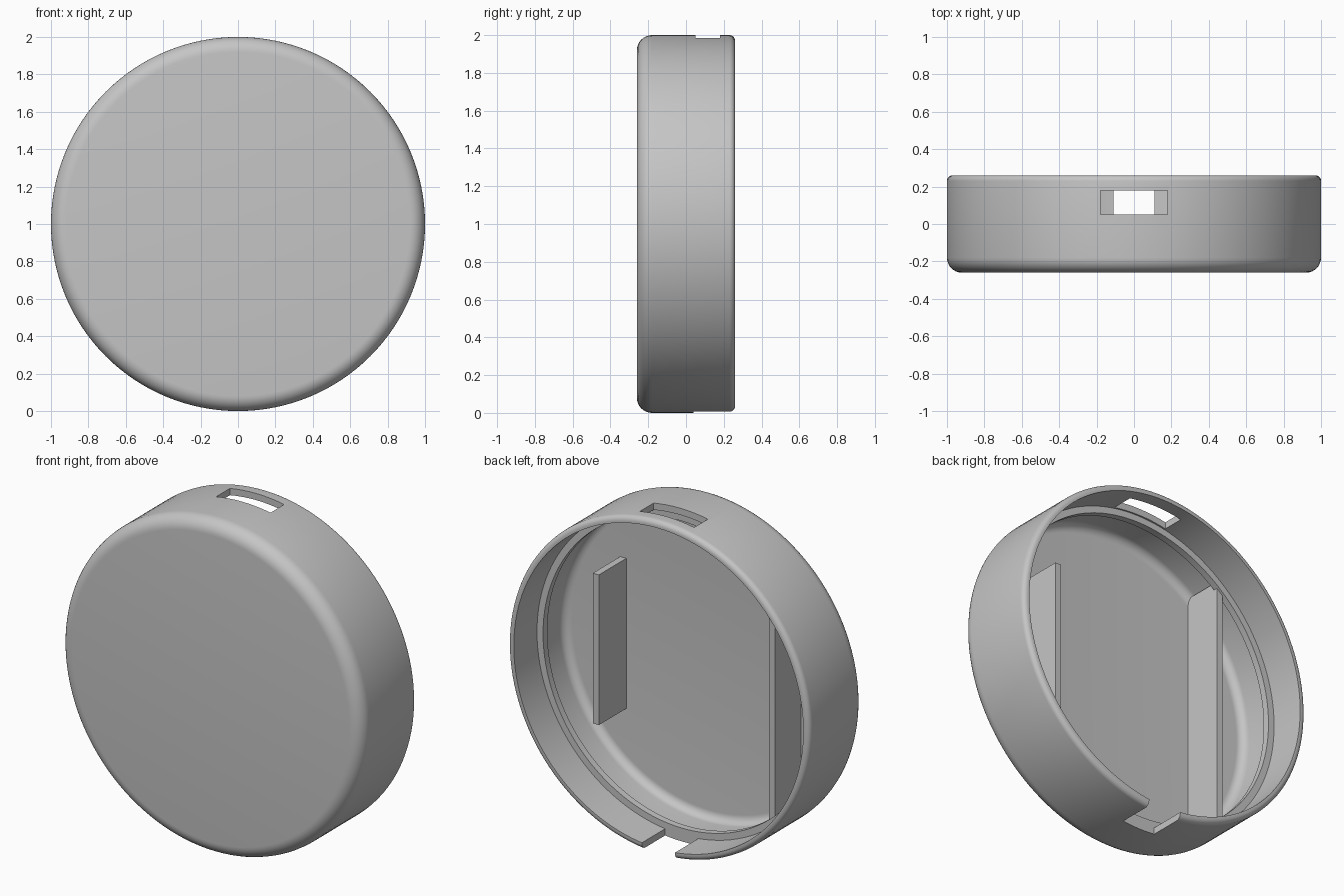
import bpy, bmesh, math
from mathutils import Matrix, Vector

cube = bpy.data.objects.get("Cube")
if cube:
    bpy.data.objects.remove(cube, do_unlink=True)

GREY = (0.56, 0.56, 0.56, 1.0)
grey = bpy.data.materials.new("light_grey")
grey.use_nodes = True
grey.diffuse_color = GREY
grey.node_tree.nodes["Principled BSDF"].inputs["Base Color"].default_value = GREY


def add_object(name, bm):
    bmesh.ops.recalc_face_normals(bm, faces=bm.faces)
    mesh = bpy.data.meshes.new(name)
    bm.to_mesh(mesh)
    bm.free()
    mesh.materials.append(grey)
    obj = bpy.data.objects.new(name, mesh)
    bpy.context.collection.objects.link(obj)
    return obj


def box(name, low, high):
    low, high = Vector(low), Vector(high)
    bm = bmesh.new()
    bmesh.ops.create_cube(bm, size=1, matrix=Matrix.Translation((low + high) / 2)
                          @ Matrix.Diagonal((high - low).to_4d()))
    return add_object(name, bm)


def arc(radius, depth, size, start, end, steps=8):
    """Fillet points around a centre given as radius and depth."""
    angles = [math.radians(start + (end - start) * i / steps) for i in range(steps + 1)]
    return [(radius + size * math.cos(a), depth + size * math.sin(a)) for a in angles]


# Round shell: rounded front, thin wall, inner lip, open back
profile = [(0, -0.26)]
profile += arc(0.92, -0.18, 0.08, -90, 0)
profile += arc(0.97, 0.23, 0.03, 0, 90, 5)
profile += [(0.96, 0.26), (0.96, 0.04), (0.92, 0.04), (0.92, 0), (0.96, 0)]
profile += arc(0.91, -0.17, 0.05, 0, -90)
profile += [(0, -0.22)]

bm = bmesh.new()
verts = [bm.verts.new((r, y, 1)) for r, y in profile]
edges = [bm.edges.new(pair) for pair in zip(verts, verts[1:])]
bmesh.ops.spin(bm, geom=verts + edges, cent=(0, 0, 1), axis=(0, 1, 0),
               angle=math.tau, steps=128, use_duplicate=False)
bmesh.ops.remove_doubles(bm, verts=bm.verts, dist=0.0005)
shell = add_object("round_shell", bm)

# Top slot and bottom notch
cutters = [box("slot_cutter", (-0.18, 0.05, 1.8), (0.18, 0.18, 2.2)),
           box("notch_cutter", (-0.11, 0.04, -0.2), (0.11, 0.4, 0.2))]
bpy.context.view_layer.objects.active = shell
for cutter in cutters:
    cutter.hide_render = True
    cut = shell.modifiers.new(cutter.name, 'BOOLEAN')
    cut.operation = 'DIFFERENCE'
    cut.solver = 'EXACT'
    cut.object = cutter
    bpy.ops.object.modifier_apply(modifier=cut.name)
    bpy.data.objects.remove(cutter, do_unlink=True)

bpy.ops.object.select_all(action='DESELECT')
shell.select_set(True)
bpy.ops.object.shade_smooth_by_angle(angle=math.radians(30))

# Upright ribs on the inner floor
box("short_rib", (0.55, -0.23, 0.55), (0.59, 0.04, 1.45))
box("long_rib", (-0.607, -0.23, 0.235), (-0.567, 0.025, 1.765))
